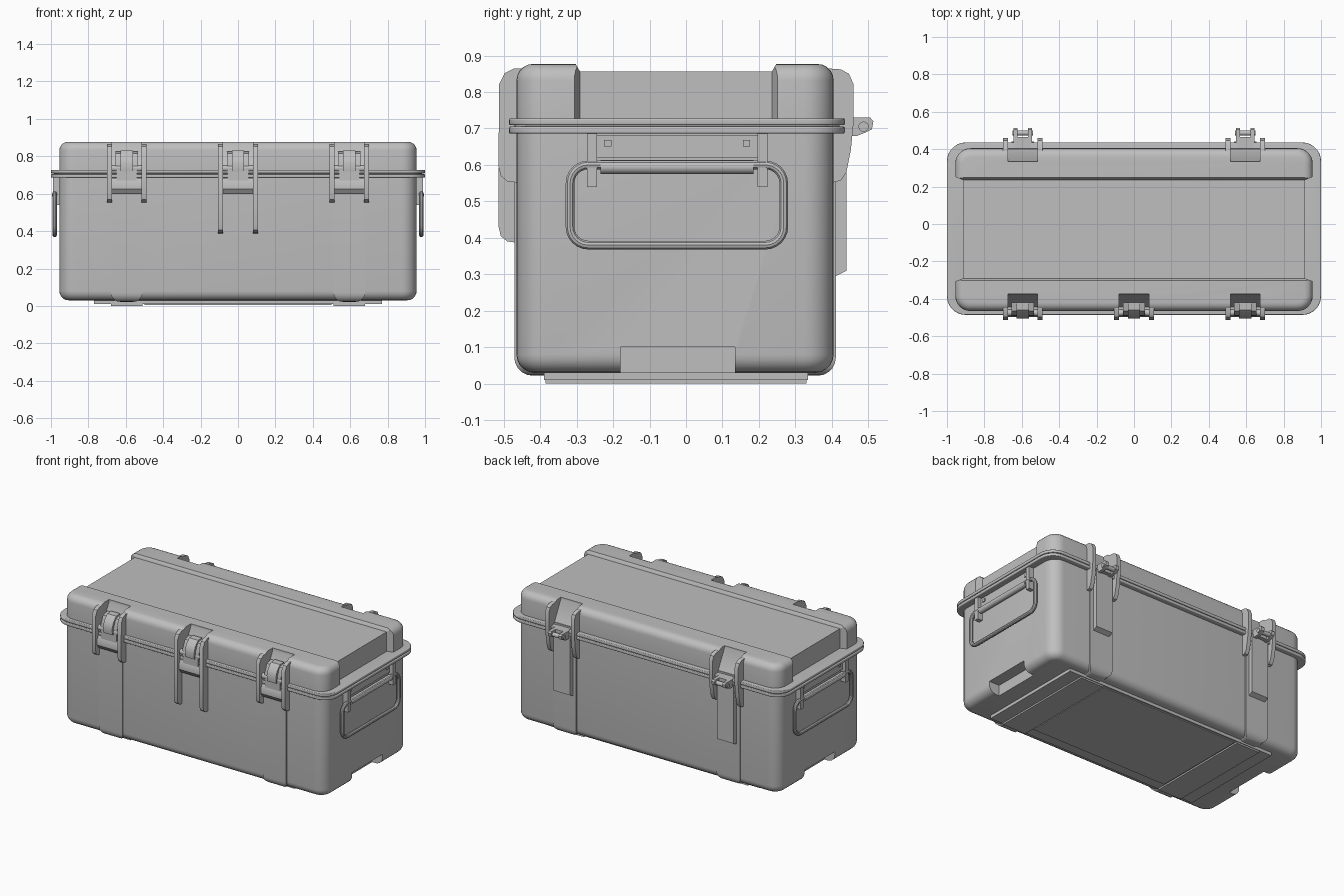
import bpy, bmesh, math
from mathutils import Vector

if "Cube" in bpy.data.objects:
    bpy.data.objects.remove(bpy.data.objects["Cube"], do_unlink=True)

gray = bpy.data.materials.new("case gray")
gray.use_nodes = True
COLOR = (0.52, 0.52, 0.52, 1)
gray.diffuse_color = COLOR
gray.node_tree.nodes["Principled BSDF"].inputs["Base Color"].default_value = COLOR


def activate(ob):
    bpy.ops.object.select_all(action='DESELECT')
    ob.select_set(True)
    bpy.context.view_layer.objects.active = ob


def smooth(ob):
    activate(ob)
    bpy.ops.object.shade_smooth_by_angle(angle=math.radians(35))


def finish(name, bm):
    bmesh.ops.recalc_face_normals(bm, faces=bm.faces)
    me = bpy.data.meshes.new(name)
    bm.to_mesh(me)
    bm.free()
    me.materials.append(gray)
    ob = bpy.data.objects.new(name, me)
    bpy.context.collection.objects.link(ob)
    smooth(ob)
    return ob


def box(name, lo, hi, corner=0, top=0, bottom=0):
    """Box with rounded upright corners, then rounded top or bottom rim."""
    bm = bmesh.new()
    bmesh.ops.create_cube(bm, size=1)
    for v in bm.verts:
        v.co = [(l + h) / 2 + c * (h - l) for l, h, c in zip(lo, hi, v.co)]
    if corner:
        upright = [e for e in bm.edges if abs(e.verts[0].co.z - e.verts[1].co.z) > 1e-4]
        bmesh.ops.bevel(bm, geom=upright, offset=corner, segments=7, profile=0.5, affect='EDGES')
    for z, r in ((hi[2], top), (lo[2], bottom)):
        if r:
            rim = [e for e in bm.edges if all(abs(v.co.z - z) < 1e-4 for v in e.verts)]
            bmesh.ops.bevel(bm, geom=rim, offset=r, segments=5, profile=0.5, affect='EDGES')
    return finish(name, bm)


def prism(name, pts, a, b, axis='X'):
    """Extrude a profile: (y, z) points along x, or (x, y) points along z."""
    place = (lambda p, t: (t, *p)) if axis == 'X' else (lambda p, t: (*p, t))
    bm = bmesh.new()
    face = bm.faces.new([bm.verts.new(place(p, a)) for p in pts])
    new = bmesh.ops.extrude_face_region(bm, geom=[face])["geom"]
    shift = Vector(place((0, 0), b - a))
    bmesh.ops.translate(bm, vec=shift, verts=[v for v in new if isinstance(v, bmesh.types.BMVert)])
    return finish(name, bm)


def rod(name, y, z, r, a, b):
    ring = [(y + r * math.cos(i * math.tau / 16), z + r * math.sin(i * math.tau / 16)) for i in range(16)]
    return prism(name, ring, a, b)


def cut(ob, cutter):
    activate(ob)
    mod = ob.modifiers.new("cut", 'BOOLEAN')
    mod.operation, mod.object, mod.solver = 'DIFFERENCE', cutter, 'EXACT'
    bpy.ops.object.modifier_move_to_index(modifier="cut", index=0)
    bpy.ops.object.modifier_apply(modifier="cut")
    bpy.data.objects.remove(cutter, do_unlink=True)


LATCHES = (-0.595, 0, 0.595)
HINGES = (-0.595, 0.595)
FRONT, BACK = -0.465, 0.405

# Lower body with a grip notch under each end
body = box("body", (-0.955, FRONT, 0.03), (0.955, BACK, 0.7), corner=0.08, bottom=0.05)
for s in (-1, 1):
    x0, x1 = sorted((s * 0.88, s * 1.1))
    cut(body, box("notch_cutter", (x0, -0.18, -0.1), (x1, 0.135, 0.1)))

# Underside skid plates and straps
box("bottom_plate", (-0.77, -0.39, 0.01), (0.77, 0.335, 0.04))
box("bottom_panel", (-0.5, -0.32, 0.004), (0.5, 0.325, 0.02))
for x in HINGES:
    box("strap", (x - 0.085, FRONT - 0.006, 0.022), (x + 0.085, BACK + 0.006, 0.69), bottom=0.05)
    box("strap_foot", (x - 0.085, -0.385, 0), (x + 0.085, 0.33, 0.03))

# Double flange where lid meets body
box("lower_flange", (-1, -0.486, 0.686), (1, 0.436, 0.705), 0.1, 0.005, 0.005)
box("flange_seal", (-0.985, -0.471, 0.7), (0.985, 0.421, 0.715), 0.085)
box("upper_flange", (-1, -0.486, 0.709), (1, 0.436, 0.728), 0.1, 0.005, 0.005)

# Lid: raised front and rear rails around a lower middle panel
lid = box("lid_rails", (-0.955, FRONT, 0.715), (0.955, BACK, 0.877), corner=0.08, top=0.045)
cut(lid, prism("slot_cutter", [(-0.29, 0.84), (0.235, 0.84), (0.235, 0.855), (0.255, 0.89), (-0.31, 0.89), (-0.29, 0.855)], -1.1, 1.1))
for s in (-1, 1):
    cut(lid, prism("end_cutter", [(s * 0.913, -0.29), (s * 0.97, -0.312), (s * 0.97, 0.257), (s * 0.913, 0.235)], 0.7, 0.9, 'Z'))
box("lid_panel", (-0.915, -0.3, 0.715), (0.915, 0.245, 0.856))

# Sloped pockets in the lid behind latches and hinges
for x in LATCHES:
    cut(lid, prism("pocket_cutter", [(-0.375, 0.89), (-0.5, 0.89), (-0.5, 0.735), (-0.445, 0.735), (-0.375, 0.86)], x - 0.08, x + 0.08))
for x in HINGES:
    cut(lid, prism("pocket_cutter", [(0.335, 0.89), (0.5, 0.89), (0.5, 0.74), (0.4, 0.74), (0.335, 0.865)], x - 0.08, x + 0.08))
smooth(lid)
smooth(body)


def cheeks(name, x, pts):
    for s in (-1, 1):
        a, b = sorted((x + s * 0.08, x + s * 0.106))
        prism(name, pts, a, b)


# Front latches: cheek plates, keeper, narrow hook and lever
for x in LATCHES:
    low = 0.385 if x == 0 else 0.55
    cheeks("latch_cheek", x, [(-0.43, 0.865), (-0.47, 0.865), (-0.497, 0.852), (-0.513, 0.82),
                              (-0.514, low + 0.045), (-0.508, low + 0.02), (-0.49, low + 0.005), (-0.45, low)])
    prism("latch_lever", [(-0.45, 0.6), (-0.48, 0.6), (-0.498, 0.625), (-0.498, 0.66), (-0.485, 0.685), (-0.45, 0.685)], x - 0.08, x + 0.08)
    box("latch_link", (x - 0.055, -0.492, 0.665), (x + 0.055, -0.45, 0.74))
    prism("latch_hook", [(-0.42, 0.7), (-0.5, 0.72), (-0.505, 0.76), (-0.49, 0.8), (-0.46, 0.83), (-0.42, 0.832)], x - 0.033, x + 0.033)
    for s in (-1, 1):
        a, b = sorted((x + s * 0.033, x + s * 0.06))
        prism("latch_arm", [(-0.42, 0.7), (-0.485, 0.72), (-0.49, 0.76), (-0.465, 0.815), (-0.42, 0.825)], a, b)
    rod("latch_pin", -0.475, 0.735, 0.018, x - 0.082, x + 0.082)

# Rear hinges: cheek plates, spine strip, lugs and pin
for x in HINGES:
    cheeks("hinge_cheek", x, [(0.385, 0.865), (0.425, 0.862), (0.447, 0.85), (0.46, 0.82), (0.46, 0.72),
                              (0.452, 0.64), (0.44, 0.58), (0.425, 0.557), (0.395, 0.55)])
    prism("hinge_spine", [(0.39, 0.285), (0.44, 0.31), (0.44, 0.7), (0.39, 0.7)], x - 0.06, x + 0.06)
    box("hinge_base", (x - 0.045, 0.39, 0.685), (x + 0.045, 0.465, 0.73))
    for s in (-1, 1):
        a, b = sorted((x + s * 0.028, x + s * 0.05))
        prism("hinge_lug", [(0.43, 0.73), (0.505, 0.73), (0.514, 0.72), (0.51, 0.698), (0.495, 0.69), (0.47, 0.68), (0.43, 0.68)], a, b)
    rod("hinge_pin", 0.487, 0.705, 0.014, x - 0.055, x + 0.055)

# End carry handles: bracket, hooks and a rounded wire loop
for s in (-1, 1):
    def end_box(name, x0, x1, y0, y1, z0, z1):
        a, b = sorted((s * x0, s * x1))
        return box(name, (a, y0, z0), (b, y1, z1))

    end_box("handle_bracket", 0.94, 0.965, -0.245, 0.2, 0.62, 0.682)
    for y in (-0.215, 0.166):
        end_box("bracket_tab", 0.96, 0.97, y - 0.01, y + 0.01, 0.65, 0.668)
    for y in (-0.258, 0.21):
        end_box("handle_hook", 0.94, 0.99, y - 0.014, y + 0.014, 0.54, 0.69)
    curve = bpy.data.curves.new("handle_loop", 'CURVE')
    curve.dimensions = '3D'
    curve.bevel_depth = 0.0125
    curve.bevel_resolution = 3
    path = []
    r = 0.05
    corners = ((0.268, 0.6), (-0.318, 0.6), (-0.318, 0.38), (0.268, 0.38))
    for i, (y, z) in enumerate(corners):
        cy, cz = (y - math.copysign(r, y), z - r if z > 0.5 else z + r)
        for k in range(7):
            t = math.radians(90 * i + 15 * k)
            path.append((s * 0.98, cy + r * math.cos(t), cz + r * math.sin(t)))
    spline = curve.splines.new('POLY')
    spline.points.add(len(path) - 1)
    for p, co in zip(spline.points, path):
        p.co = (*co, 1)
    spline.use_cyclic_u = True
    curve.materials.append(gray)
    loop = bpy.data.objects.new("handle_loop", curve)
    bpy.context.collection.objects.link(loop)
    activate(loop)
    bpy.ops.object.convert(target='MESH')
    smooth(bpy.context.view_layer.objects.active)
    # Thicker grip bar along the top of the loop
    bar = rod("handle_bar", 0, 0, 0.019, -0.235, 0.185)
    bar.rotation_euler.z = math.pi / 2
    bar.location = (s * 0.976, 0, 0.594)
